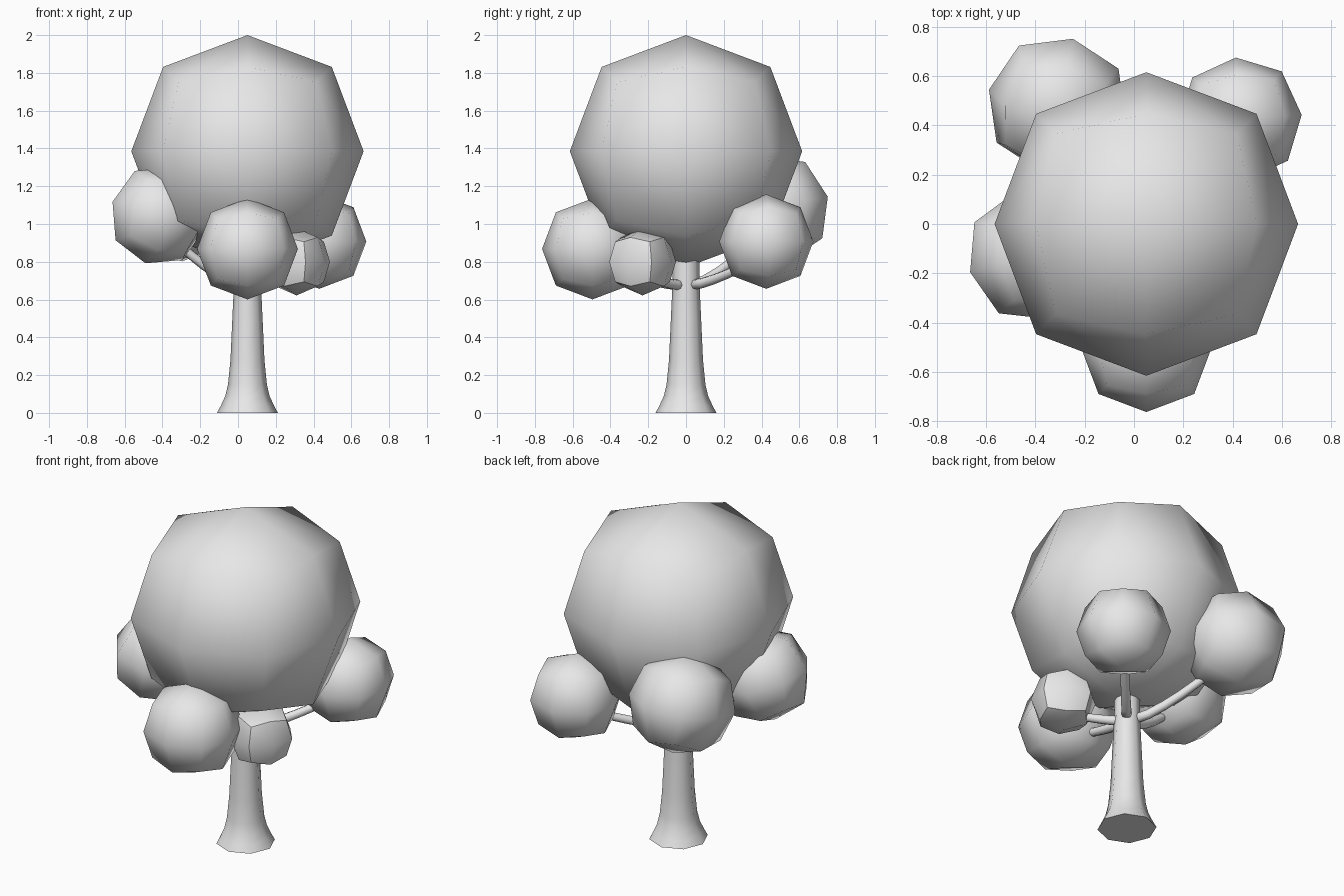
import bpy, math
from mathutils import Vector

if "Cube" in bpy.data.objects:
    bpy.data.objects.remove(bpy.data.objects["Cube"])

grey = bpy.data.materials.new("plain_grey")
grey.diffuse_color = (0.8, 0.8, 0.8, 1)
grey.use_nodes = True
grey.node_tree.nodes["Principled BSDF"].inputs["Base Color"].default_value = grey.diffuse_color


def finish(ob):
    ob.data.materials.append(grey)
    for p in ob.data.polygons:
        p.use_smooth = True


# Foliage: a cube rounded by one subdivision level; r = radius along its axes
def foliage(name, centre, r, rot=(0, 0, 0)):
    bpy.ops.mesh.primitive_cube_add(size=2 * r / 0.8395, location=centre,
                                    rotation=[math.radians(a) for a in rot])
    ob = bpy.context.object
    ob.name = name
    sub = ob.modifiers.new("round", 'SUBSURF')
    sub.levels = sub.render_levels = 1
    finish(ob)


# Round tube through rings of (centre, radius), with capped ends
def tube(name, rings, sides):
    verts, faces = [], []
    for i, (c, r) in enumerate(rings):
        a = rings[max(i - 1, 0)][0]
        b = rings[min(i + 1, len(rings) - 1)][0]
        q = (Vector(b) - Vector(a)).to_track_quat('Z', 'Y')
        for k in range(sides):
            t = 2 * math.pi * k / sides
            verts.append(Vector(c) + q @ Vector((r * math.cos(t), r * math.sin(t), 0)))
    for i in range(len(rings) - 1):
        for k in range(sides):
            k2 = (k + 1) % sides
            faces.append((i * sides + k, i * sides + k2,
                          (i + 1) * sides + k2, (i + 1) * sides + k))
    faces.append(tuple(reversed(range(sides))))
    faces.append(tuple(range((len(rings) - 1) * sides, len(rings) * sides)))
    me = bpy.data.meshes.new(name)
    me.from_pydata(verts, [], faces)
    ob = bpy.data.objects.new(name, me)
    bpy.context.collection.objects.link(ob)
    finish(ob)
    return ob


# Crown
foliage("crown", (0.05, 0, 1.385), 0.615)

# Smaller leaf clumps: name, centre, radius, rotation
clumps = [
    ("front_clump", (0.05, -0.495, 0.868), 0.267, (0, 0, 0)),
    ("left_clump", (-0.42, -0.13, 1.045), 0.263, (0, 16, 15)),
    ("back_left_clump", (-0.31, 0.48, 1.08), 0.285, (13, 0, -13)),
    ("back_right_clump", (0.43, 0.425, 0.907), 0.25, (0, 0, 4)),
    ("small_right_clump", (0.31, -0.23, 0.80), 0.178, (0, 0, -30)),
]
for c in clumps:
    foliage(*c)

# Trunk with flared foot
profile = [(0, 0.161), (0.04, 0.14), (0.09, 0.117), (0.15, 0.103),
           (0.28, 0.09), (0.5, 0.08), (0.65, 0.073), (0.95, 0.068)]
trunk = tube("trunk", [((0.05, 0, z), r) for z, r in profile], 8)
bpy.context.view_layer.objects.active = trunk
trunk.select_set(True)
bpy.ops.object.shade_smooth_by_angle(angle=math.radians(60))

# Branches curving from the trunk up into each clump
for name, centre, r, rot in clumps:
    flat = Vector((centre[0] - 0.05, centre[1], 0))
    d, length = flat.normalized(), flat.length
    base = Vector((0.05, 0, 0))
    z0, z1 = 0.675, centre[2] - 0.08
    rings = []
    for i in range(7):
        t = i / 6
        s = 0.03 + t * (length - 0.06)
        rings.append((base + d * s + Vector((0, 0, z0 + (z1 - z0) * t ** 1.4)),
                      0.028 - 0.006 * t))
    tube(name.replace("clump", "branch"), rings, 8)
